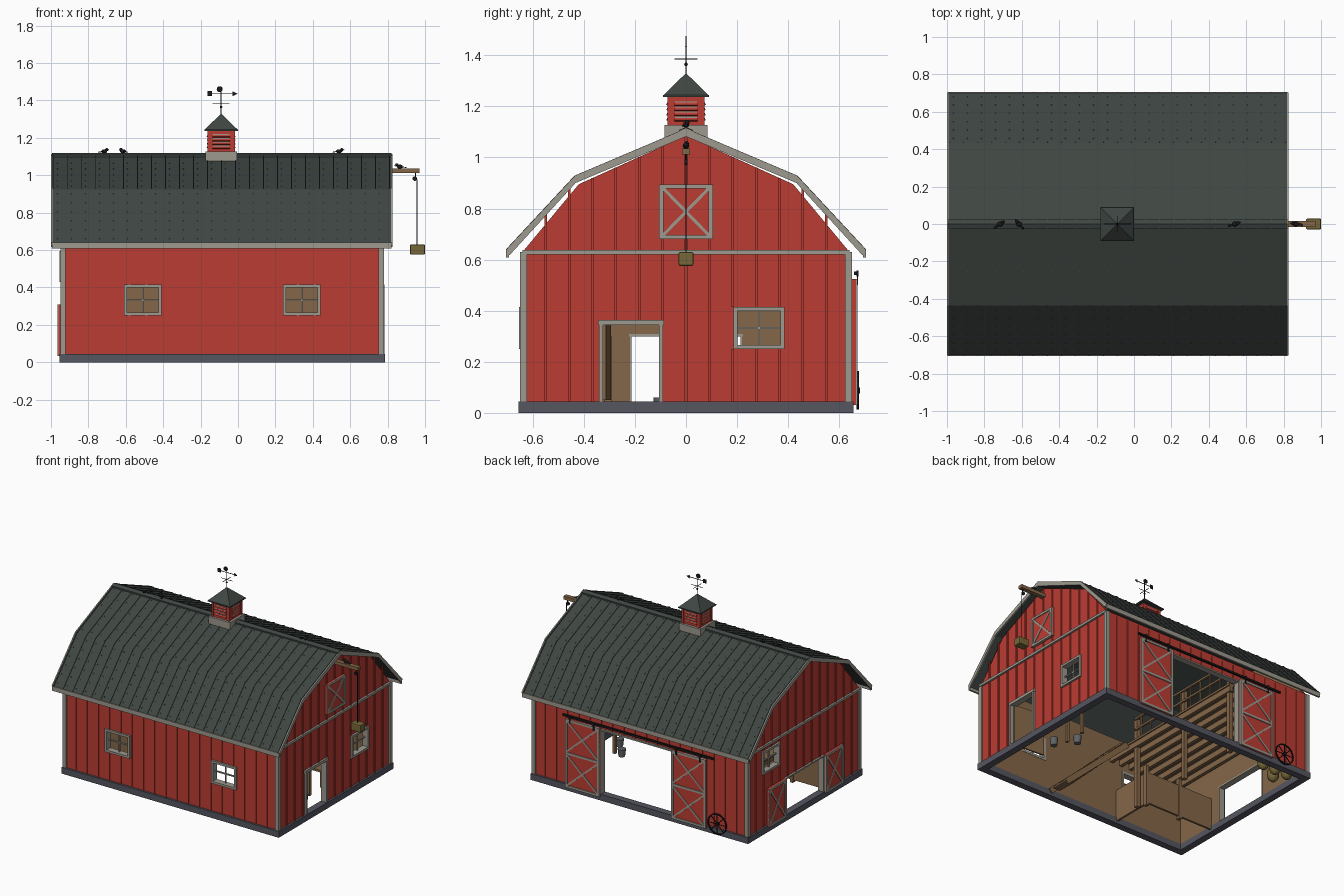
import bpy, bmesh, math
from mathutils import Vector, Matrix

if "Cube" in bpy.data.objects:
    bpy.data.objects.remove(bpy.data.objects["Cube"])

COL = dict(red=(.5, .045, .032), roof=(.05, .062, .055), trim=(.34, .32, .275), wood=(.23, .135, .065),
           stone=(.09, .093, .117), black=(.01, .01, .012), hay=(.18, .135, .04), metal=(.12, .13, .14))
MATS = {}
for k, c in COL.items():
    MATS[k] = bpy.data.materials.new(k)
    MATS[k].diffuse_color = (*c, 1)


class Part:
    """Collects simple solids into one named object."""
    def __init__(self, name, mat):
        self.name, self.mat, self.bm = name, mat, bmesh.new()

    def box(self, a, b):
        a, b = Vector(a), Vector(b)
        s = [max(abs(v), 1e-4) for v in b - a]
        bmesh.ops.create_cube(self.bm, size=1, matrix=Matrix.Translation((a + b) / 2) @ Matrix.Diagonal((*s, 1)))

    def bar(self, p, q, w, d, n):
        # w along the normal n, d sideways
        p, q = Vector(p), Vector(q)
        z = (q - p).normalized()
        y = z.cross(Vector(n)).normalized()
        x = y.cross(z)
        m = Matrix((x * w, y * d, q - p)).transposed().to_4x4()
        m.translation = (p + q) / 2
        bmesh.ops.create_cube(self.bm, size=1, matrix=m)

    def cyl(self, p, q, r, r2=None, n=12):
        p, q = Vector(p), Vector(q)
        m = Matrix.Translation((p + q) / 2) @ (q - p).to_track_quat('Z', 'Y').to_matrix().to_4x4()
        bmesh.ops.create_cone(self.bm, cap_ends=True, segments=n, radius1=r, radius2=r if r2 is None else r2,
                              depth=(q - p).length, matrix=m)

    def ball(self, c, s):
        bmesh.ops.create_uvsphere(self.bm, u_segments=12, v_segments=8, radius=1,
                                  matrix=Matrix.Translation(c) @ Matrix.Diagonal((*s, 1)))

    def prism(self, pts, x0, x1):
        vs = [[self.bm.verts.new((x, y, z)) for y, z in pts] for x in (x0, x1)]
        self.bm.faces.new(vs[0])
        self.bm.faces.new(vs[1][::-1])
        for i in range(len(pts)):
            j = (i + 1) % len(pts)
            self.bm.faces.new((vs[0][i], vs[1][i], vs[1][j], vs[0][j]))

    def fbox(self, f, u0, u1, z0, z1, o0, o1):
        self.box(pt(f, u0, z0, o0), pt(f, u1, z1, o1))

    def frame(self, f, u0, u1, z0, z1, w, o0, o1):
        for a, b in ((u0, u0 + w), (u1 - w, u1)):
            self.fbox(f, a, b, z0, z1, o0, o1)
        for a, b in ((z0, z0 + w), (z1 - w, z1)):
            self.fbox(f, u0 + w, u1 - w, a, b, o0, o1)

    def cross(self, f, u0, u1, z0, z1, w, o):
        n = pt(f, 0, 0, 1) - pt(f, 0, 0, 0)
        self.bar(pt(f, u0, z0, o), pt(f, u1, z1, o), .01, w, n)
        self.bar(pt(f, u0, z1, o), pt(f, u1, z0, o), .01, w, n)

    def done(self, smooth=False):
        bmesh.ops.recalc_face_normals(self.bm, faces=self.bm.faces)
        me = bpy.data.meshes.new(self.name)
        self.bm.to_mesh(me)
        ob = bpy.data.objects.new(self.name, me)
        bpy.context.collection.objects.link(ob)
        me.materials.append(MATS[self.mat])
        for p in me.polygons:
            p.use_smooth = smooth and len(p.vertices) < 5
        return ob


XL, XR, YW = -.94, .77, .64


def pt(f, u, z, o):
    """Point on a wall face: along, height, outward offset."""
    return Vector({'F': (u, -YW - o, z), 'B': (u, YW + o, z), 'R': (XR + o, u, z), 'L': (XL - o, u, z)}[f])


SPAN = dict(F=(XL, XR), B=(XL, XR), R=(-YW, YW), L=(-YW, YW))
WIN = dict(F=[(-.61, -.41, .25, .415), (.24, .44, .25, .415)], R=[(.185, .385, .25, .415)],
           L=[(.28, .48, .43, .595)], B=[])
DOOR = dict(F=[], R=[(-.34, -.09, .04, .36)], L=[(-.22, .22, .04, .305)], B=[(-.35, .23, .04, .51)])

# foundation ring
p = Part('foundation', 'stone')
for s in (-1, 1):
    p.box((-.955, s * .655, 0), (.785, s * .605, .045))
p.box((-.955, -.605, 0), (-.905, .605, .044))
p.box((.785, -.605, 0), (.735, .605, .044))
p.done()

# walls with openings, inside lining, battens
skin, lining, batten = Part('walls', 'red'), Part('wall_lining', 'wood'), Part('battens', 'red')
for f, (a, b) in SPAN.items():
    holes = WIN[f] + DOOR[f]
    for part, o0, o1, e in ((skin, -.015, 0, 0), (lining, -.03, -.015, .015)):
        us = sorted({a + e, b - e} | {u for h in holes for u in h[:2]})
        for u0, u1 in zip(us, us[1:]):
            h = [h for h in holes if h[0] <= (u0 + u1) / 2 <= h[1]]
            if h:
                if h[0][2] > .05:
                    part.fbox(f, u0, u1, .04, h[0][2], o0, o1)
                part.fbox(f, u0, u1, h[0][3], .635, o0, o1)
            else:
                part.fbox(f, u0, u1, .04, .635, o0, o1)
    n = round((b - a) / .092)
    for i in range(1, n):
        u = a + (b - a) * i / n
        h = [h for h in holes if h[0] - .01 < u < h[1] + .01]
        for z0, z1 in ([(.04, h[0][2]), (h[0][3], .62)] if h else [(.04, .62)]):
            if z1 - z0 > .02:
                batten.fbox(f, u - .005, u + .005, z0, z1, 0, .006)
        if f in 'RL':
            v = abs(u)
            top = 1.085 - v * .19 / .42 if v < .42 else .915 - (v - .42) * 1.05
            batten.fbox(f, u - .005, u + .005, .63, top, 0, .006)
GABLE = [(-.64, .63), (-.42, .895), (0, 1.085), (.42, .895), (.64, .63)]
for x, s in ((XL, 1), (XR, -1)):
    skin.prism(GABLE, x, x + s * .015)
    lining.prism(GABLE, x + s * .015, x + s * .03)
for p in (skin, lining, batten):
    p.done()

# trim boards, window and door frames
t, m = Part('trim_boards', 'trim'), Part('window_bars', 'trim')
for f, (a, b) in SPAN.items():
    t.fbox(f, a - .01, a + .018, .045, .63, 0, .01)
    t.fbox(f, b - .018, b + .01, .045, .63, 0, .01)
    if f in 'RL':
        t.fbox(f, a, b, .62, .637, 0, .014)
    for u0, u1, z0, z1 in WIN[f]:
        t.frame(f, u0, u1, z0, z1, .016, -.032, .014)
        m.fbox(f, (u0 + u1) / 2 - .004, (u0 + u1) / 2 + .004, z0, z1, -.02, -.01)
        m.fbox(f, u0, u1, (z0 + z1) / 2 - .004, (z0 + z1) / 2 + .004, -.02, -.01)
for f in 'RLB':
    for u0, u1, z0, z1 in DOOR[f]:
        w = .016 if f == 'R' else .006
        t.fbox(f, u0, u0 + w, z0, z1, -.032, .012)
        t.fbox(f, u1 - w, u1, z0, z1, -.032, .012)
        t.fbox(f, u0 - .004, u1 + .004, z1 - w, z1 + .004, -.032, .014)
t.done()
m.done()

# braced doors: hay hatch, sliding pair, swung-open pair
leaf, brace = Part('door_panels', 'red'), Part('door_braces', 'trim')
for f, u0, u1, z0, z1, o, rows in (('R', -.105, .105, .68, .895, .004, 1), ('B', .225, .5, .03, .525, .015, 2),
                                   ('B', -.625, -.35, .03, .525, .015, 2), ('L', .225, .425, .035, .31, .01, 1),
                                   ('L', -.425, -.225, .035, .31, .01, 1)):
    leaf.fbox(f, u0, u1, z0, z1, o - .005, o + .01)
    brace.frame(f, u0, u1, z0, z1, .016, o, o + .016)
    for r in range(rows):
        a, b = z0 + (z1 - z0) * r / rows, z0 + (z1 - z0) * (r + 1) / rows
        brace.cross(f, u0 + .014, u1 - .014, a + .014, b - .014, .012, o + .01)
        if r:
            brace.fbox(f, u0, u1, a - .008, a + .008, o, o + .016)
leaf.done()
brace.done()
p = Part('sliding_rail', 'black')
p.fbox('B', -.69, .52, .54, .553, .018, .03)
for u in (-.58, -.39, .27, .46):
    p.fbox('B', u - .006, u + .006, .50, .545, .03, .034)
    p.cyl(pt('B', u, .545, .028), pt('B', u, .545, .036), .012)
p.done()

# open side door, swung inwards
p = Part('side_door', 'wood')
p.bar((.755, -.32, .2), (.52, -.3, .2), .012, .3, (0, 1, 0))
p.done()

# gambrel roof with seams, screws, ridge cap
PROF = [(0, 1.11), (.435, .925), (.703, .637)]
R0, R1 = -.995, .82
roof, seam, rake = Part('roof_panels', 'roof'), Part('roof_seams', 'roof'), Part('rake_and_eave_trim', 'trim')
for s in (1, -1):
    for i in (0, 1):
        (y0, z0), (y1, z1) = PROF[i], PROF[i + 1]
        y0, y1 = s * y0, s * y1
        roof.prism([(y0, z0), (y1, z1), (y1, z1 - .02), (y0, z0 - .02)], R0, R1)
        n = Vector((0, z0 - z1, abs(y1 - y0))).normalized()
        n.y *= s
        for k in range(25):
            x = R0 + .01 + k * (R1 - R0 - .02) / 24
            seam.bar((x, y0, z0 + .001), (x, y1, z1 + .001), .006, .005, n)
            for j in range(6):
                q = Vector((x + .02, y0 + (y1 - y0) * (j + .5) / 6, z0 + (z1 - z0) * (j + .5) / 6))
                if k < 24:
                    seam.box(q - Vector((.002,) * 3), q + Vector((.002,) * 3))
        for x in (R0 - .005, R1 - .003):
            rake.prism([(y0, z0 + .004), (y1, z1 + .004), (y1 - s * .012 * i, z1 - .026 + .006 * i),
                        (y0, z0 - .028)], x, x + .008)
    rake.box((R0, s * .692, .608), (R1, s * .705, .64))
    seam.prism([(0, 1.119), (s * .027, 1.108), (s * .027, 1.096), (0, 1.106)], R0, R1)
for p in (roof, seam, rake):
    p.done()

# cupola
cx = -.09
p = Part('cupola_base', 'trim')
p.box((cx - .085, -.085, 1.075), (cx + .085, .085, 1.127))
p.done()
p = Part('cupola_body', 'red')
p.box((cx - .068, -.068, 1.12), (cx + .068, .068, 1.245))
fr = Part('cupola_slats', 'trim')
for k in range(4):
    rot = Matrix.Translation((cx, 0, 0)) @ Matrix.Rotation(k * math.pi / 2, 4, 'Z')
    r3 = rot.to_3x3()
    for j in range(4):
        z = 1.148 + j * .02
        p.bar(rot @ Vector((-.046, -.07, z)), rot @ Vector((.046, -.07, z)), .012, .01, r3 @ Vector((0, -1, .5)))
        fr.bar(rot @ Vector((-.044, -.069, z + .009)), rot @ Vector((.044, -.069, z + .009)), .005, .004, (0, 0, 1))
    p.bar(rot @ Vector((-.066, -.066, 1.127)), rot @ Vector((-.066, -.066, 1.245)), .014, .014, r3 @ Vector((0, 1, 0)))
p.done()
fr.done()
p = Part('cupola_roof', 'roof')
m4 = Matrix.Translation((cx, 0, 1.285)) @ Matrix.Rotation(math.pi / 4, 4, 'Z')
bmesh.ops.create_cone(p.bm, cap_ends=True, segments=4, radius1=.127, radius2=.004, depth=.085, matrix=m4)
p.box((cx - .09, -.09, 1.237), (cx + .09, .09, 1.244))
p.done()

# weathervane, flat arrow and disc
p = Part('weathervane', 'black')
p.cyl((cx, 0, 1.32), (cx, 0, 1.47), .0028, n=8)
p.ball((cx, 0, 1.365), (.007,) * 3)
p.cyl((cx - .045, 0, 1.385), (cx + .045, 0, 1.385), .002, n=6)
p.cyl((cx, -.045, 1.385), (cx, .045, 1.385), .002, n=6)
p.cyl((cx - .06, 0, 1.436), (cx + .07, 0, 1.436), .0025, n=6)
bmesh.ops.create_cone(p.bm, cap_ends=True, segments=4, radius1=.013, radius2=0, depth=.026, matrix=Matrix.Translation(
    (cx + .074, 0, 1.436)) @ Matrix.Diagonal((1, .25, 1, 1)) @ Matrix.Rotation(math.pi / 2, 4, 'Y'))
p.box((cx - .072, -.002, 1.423), (cx - .048, .002, 1.45))
p.cyl((cx - .008, -.0025, 1.46), (cx - .008, .0025, 1.46), .016)
p.done()

# birds
p = Part('birds', 'black')
for x, z, a in ((-.715, 1.128, .6), (-.615, 1.128, 2.3), (.54, 1.128, .3), (.865, 1.046, 3.0)):
    d, e = Vector((math.cos(a), math.sin(a), 0)), Vector((-math.sin(a), math.cos(a), 0))
    c = Vector((x, 0, z))
    p.ball(c, (.016, .013, .011))
    p.ball(c + d * .016 + Vector((0, 0, .009)), (.009,) * 3)
    p.cyl(c + d * .022 + Vector((0, 0, .009)), c + d * .034 + Vector((0, 0, .007)), .003, 0, 6)
    p.bar(c - d * .01, c - d * .036 - Vector((0, 0, .005)), .004, .011, (0, 0, 1))
    for s in (-1, 1):
        p.cyl(c + e * s * .005 - Vector((0, 0, .018)), c + e * s * .005, .002, n=6)
p.done(True)

# hoist beam, pulley, rope and bale
p = Part('hoist_beam', 'wood')
p.box((.72, -.016, 1.012), (.97, .016, 1.036))
p.done()
p = Part('pulley_and_rope', 'black')
p.cyl((.95, 0, .978), (.95, 0, 1.014), .003, n=6)
p.cyl((.945, -.006, .982), (.945, .006, .982), .012)
p.cyl((.957, 0, .62), (.957, 0, .978), .0025, n=6)
p.done()
p = Part('hoisted_bale', 'hay')
p.box((.92, -.029, .576), (1.0, .029, .63))
b = p.done()
bev = b.modifiers.new('bevel', 'BEVEL')
bev.width, bev.segments = .006, 2

# wagon wheel leaning on the back wall
p = Part('wagon_wheel', 'black')
c, N = Vector((-.72, .672, .088)), 24
rim = [c + Vector((.072 * math.cos(a), 0, .072 * math.sin(a))) for a in [2 * math.pi * i / N for i in range(N)]]
for i in range(N):
    p.bar(rim[i], rim[(i + 1) % N], .009, .007, (0, 1, 0))
    if i % 3 == 0:
        p.cyl(c, rim[i], .003, n=6)
p.cyl(c - Vector((0, .009, 0)), c + Vector((0, .009, 0)), .012)
p.done()

# hay loft: deck, joists, posts, railing
p = Part('loft', 'wood')
p.box((-.91, -.61, .485), (-.3, .61, .5))
for i in range(8):
    x = -.88 + i * .08
    p.box((x - .012, -.61, .445), (x + .012, .61, .485))
for y in (-.36, .12, .58):
    p.box((-.345, y - .014, 0), (-.315, y + .014, .66))
for z in (.57, .65):
    p.box((-.32, -.36, z), (-.305, .6, z + .014))
for i in range(9):
    y = -.3 + i * .1
    p.box((-.318, y - .005, .5), (-.308, y + .005, .65))
p.done()

# stairs along the front wall
p = Part('stairs', 'wood')
for i in range(10):
    x, z = .2 - i * .05, .045 + i * .048
    p.box((x, -.58, z), (x - .055, -.43, z + .012))
for y in (-.585, -.425):
    p.bar((.22, y, .02), (-.3, y, .49), .01, .04, (0, 1, 0))
p.done()

# stalls and workbench
p = Part('stalls_and_bench', 'wood')
p.box((-.91, -.31, .02), (-.36, -.295, .25))
p.box((-.375, -.31, .02), (-.36, -.61, .25))
for x in (-.64, -.36):
    p.box((x - .012, -.32, 0), (x + .012, -.29, .3))
p.box((.55, -.02, .2), (.73, .17, .215))
for y in (0, .15):
    p.box((.56, y - .01, 0), (.58, y + .01, .2))
p.done()

# feed sacks and buckets
p = Part('feed_sacks', 'hay')
for x, y in ((-.85, .54), (-.75, .54), (-.65, .54), (-.8, .46)):
    p.ball((x, y, .06), (.042, .04, .055))
p.done(True)
p = Part('buckets', 'metal')
for x, y in ((.6, -.1), (.5, .02)):
    p.cyl((x, y, .005), (x, y, .06), .022, .028)
p.done()

for m in bpy.data.materials:
    if m.users and not m.is_grease_pencil:
        m.use_nodes = True
        m.node_tree.nodes["Principled BSDF"].inputs["Base Color"].default_value = m.diffuse_color
